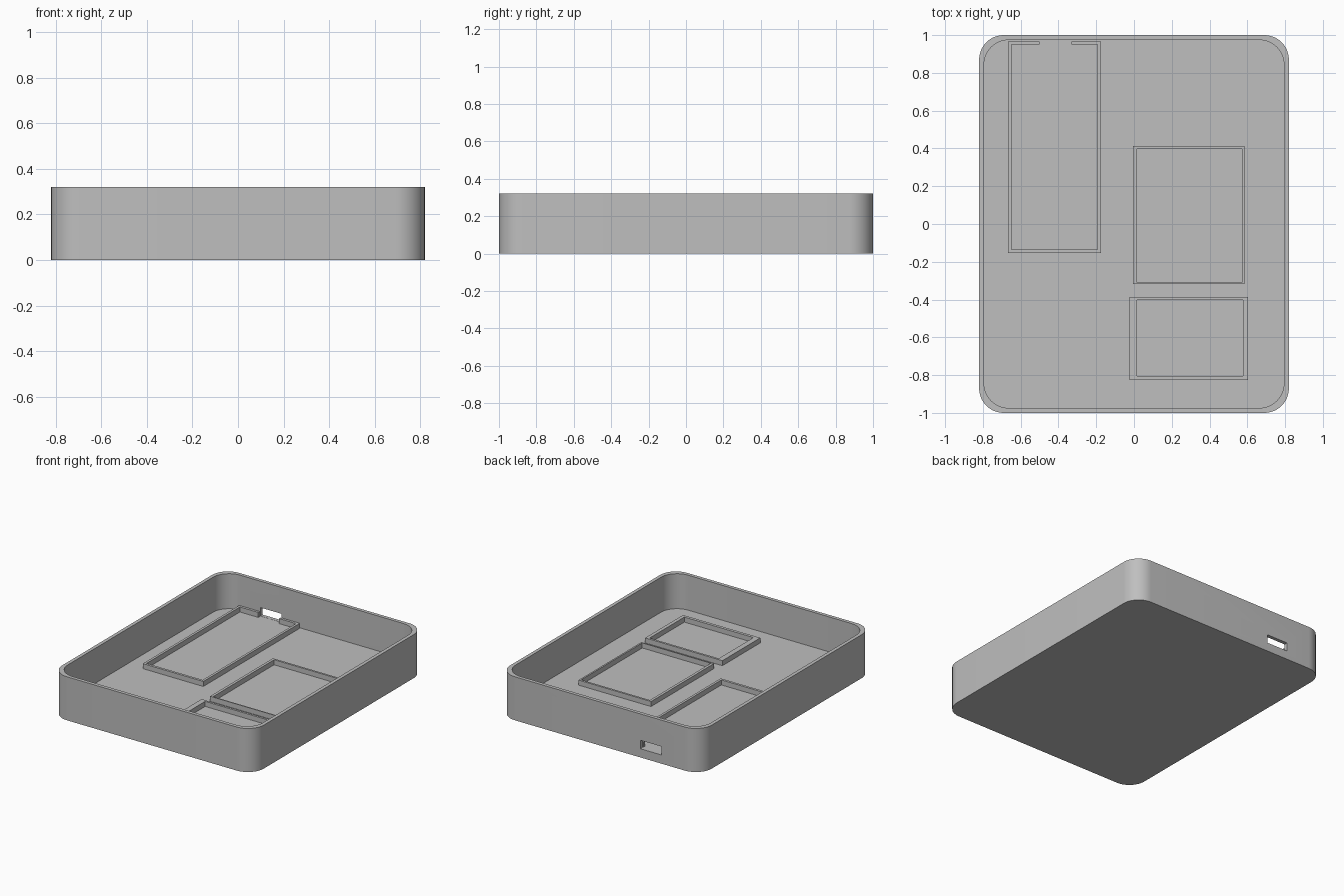
import bpy
import bmesh
from math import cos, sin, pi

if "Cube" in bpy.data.objects:
    bpy.data.objects.remove(bpy.data.objects["Cube"], do_unlink=True)

HEIGHT, FLOOR, RIB_TOP = 0.32, 0.063, 0.1
SLOT_X = (-0.5, -0.33)

grey = bpy.data.materials.new("plain grey")
grey.use_nodes = True
grey.diffuse_color = (0.52, 0.52, 0.52, 1)
grey.node_tree.nodes["Principled BSDF"].inputs["Base Color"].default_value = grey.diffuse_color


def loft(name, loops, closed=False):
    """Bridge (outline, z) loops in order; cap the ends, or join last to first."""
    bm = bmesh.new()
    rings = [[bm.verts.new((x, y, z)) for x, y in outline] for outline, z in loops]
    pairs = list(zip(rings, rings[1:]))
    if closed:
        pairs.append((rings[-1], rings[0]))
    else:
        bm.faces.new(rings[0])
        bm.faces.new(rings[-1])
    for a, b in pairs:
        for i in range(len(a)):
            j = (i + 1) % len(a)
            bm.faces.new((a[i], a[j], b[j], b[i]))
    bmesh.ops.recalc_face_normals(bm, faces=bm.faces)
    mesh = bpy.data.meshes.new(name)
    bm.to_mesh(mesh)
    bm.free()
    mesh.materials.append(grey)
    obj = bpy.data.objects.new(name, mesh)
    bpy.context.collection.objects.link(obj)
    return obj


def rounded(hx, hy, r, steps=12):
    """Rounded rectangle outline centred on the origin."""
    pts = []
    for q, (sx, sy) in enumerate([(1, 1), (-1, 1), (-1, -1), (1, -1)]):
        for i in range(steps + 1):
            t = (q + i / steps) * pi / 2
            pts.append((sx * (hx - r) + r * cos(t), sy * (hy - r) + r * sin(t)))
    return pts


def rect(x0, x1, y0, y1):
    return [(x0, y0), (x1, y0), (x1, y1), (x0, y1)]


def frame(name, outer, inner):
    """Raised rectangular rib standing on the floor."""
    o, i = rect(*outer), rect(*inner)
    low = FLOOR - 0.005
    return loft(name, [(o, low), (o, RIB_TOP), (i, RIB_TOP), (i, low)], closed=True)


# Open tray with rounded corners
outside, inside = rounded(0.82, 1.0, 0.13), rounded(0.794, 0.974, 0.13)
tray = loft("tray", [(outside, 0), (outside, HEIGHT), (inside, HEIGHT), (inside, FLOOR)])

# Port slot through the back wall
slot = rect(*SLOT_X, 0.96, 1.1)
cutter = loft("slot_cutter", [(slot, FLOOR + 0.001), (slot, 0.126)])
cutter.hide_render = True
cut = tray.modifiers.new("port_slot", "BOOLEAN")
cut.operation = "DIFFERENCE"
cut.solver = "EXACT"
cut.object = cutter
bpy.ops.object.select_all(action="DESELECT")
bpy.context.view_layer.objects.active = tray
tray.select_set(True)
bpy.ops.object.modifier_apply(modifier=cut.name)
bpy.data.objects.remove(cutter, do_unlink=True)
bpy.ops.object.shade_smooth_by_angle(angle=pi / 6)

# Closed holder ribs on the floor
frame("middle_holder", (-0.005, 0.585, -0.318, 0.413), (0.015, 0.573, -0.31, 0.398))
frame("front_holder", (-0.025, 0.603, -0.827, -0.387), (0.015, 0.577, -0.805, -0.403))

# Long holder rib, open at the back where the slot is
x0, x1, y0, y1 = -0.667, -0.175, -0.153, 0.967
w = 0.018
open_rib = [
    (SLOT_X[0], y1), (x0, y1), (x0, y0), (x1, y0), (x1, y1), (SLOT_X[1], y1),
    (SLOT_X[1], y1 - w), (x1 - w, y1 - w), (x1 - w, y0 + w),
    (x0 + w, y0 + w), (x0 + w, y1 - w), (SLOT_X[0], y1 - w),
]
loft("long_holder", [(open_rib, FLOOR - 0.005), (open_rib, RIB_TOP)])
